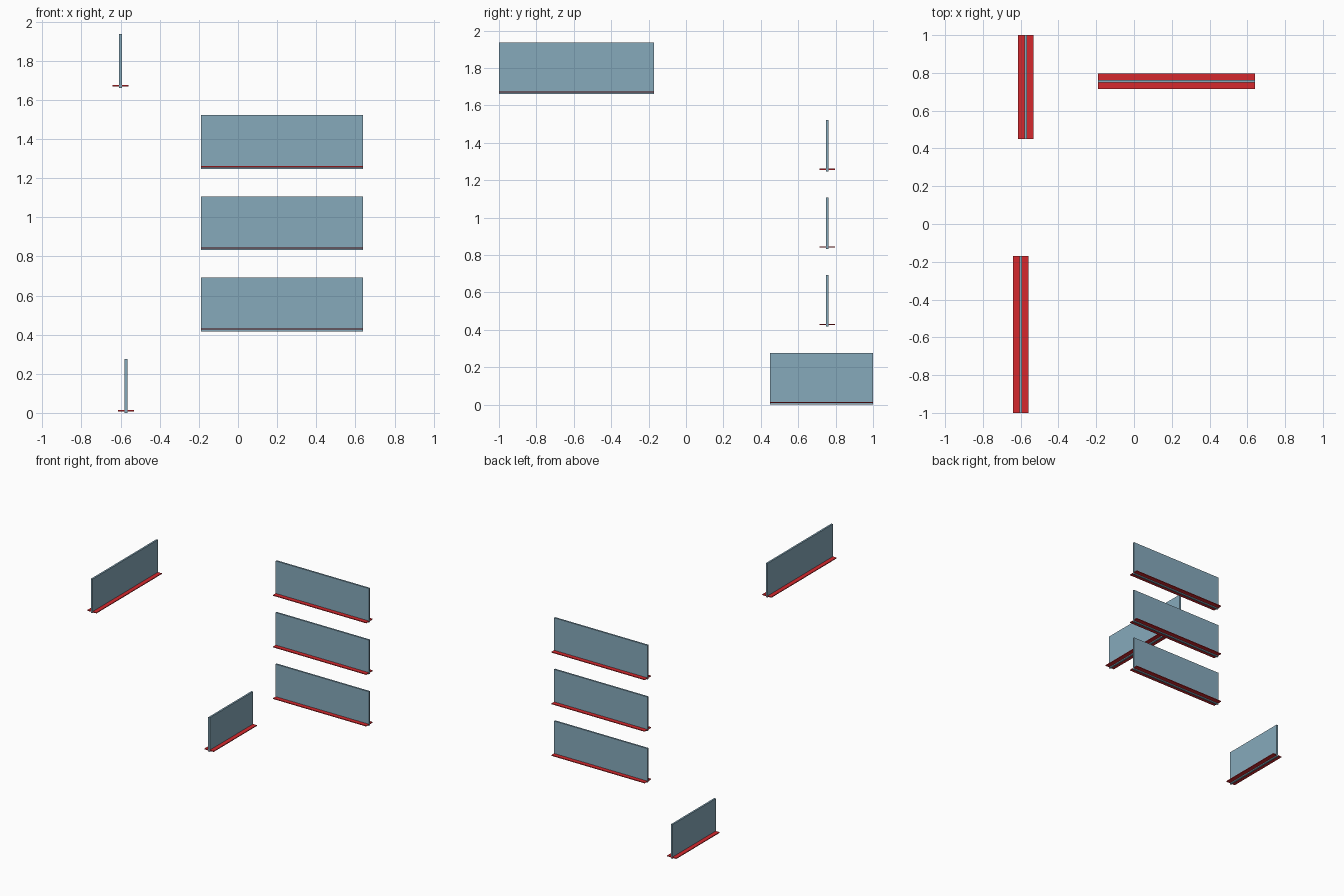
import bpy
import math

if "Cube" in bpy.data.objects:
    bpy.data.objects.remove(bpy.data.objects["Cube"], do_unlink=True)


def make_material(name, rgb):
    mat = bpy.data.materials.new(name)
    mat.use_nodes = True
    mat.diffuse_color = (*rgb, 1)
    mat.node_tree.nodes["Principled BSDF"].inputs["Base Color"].default_value = (*rgb, 1)
    return mat


BLUE = make_material("blue grey glass", (0.24, 0.40, 0.50))
RED = make_material("red base", (0.66, 0.022, 0.027))

HEIGHT = 0.275        # panel height
PANEL = 0.014         # panel thickness
STRIP = 0.082         # base strip width
STRIP_THICK = 0.006
STRIP_Z = 0.011       # strip centre above the panel's lower edge


def box(name, size, location, turn, mat):
    bpy.ops.mesh.primitive_cube_add(size=1, location=location, rotation=(0, 0, turn))
    obj = bpy.context.object
    obj.name = name
    obj.scale = size
    bpy.ops.object.transform_apply(location=False, rotation=True, scale=True)
    obj.data.materials.append(mat)
    return obj


# Upright panel standing through a flat base strip
def shelf_divider(name, length, x, y, z, turn=0):
    box(name + "_panel", (length, PANEL, HEIGHT), (x, y, z + HEIGHT / 2), turn, BLUE)
    box(name + "_base_strip", (length, STRIP, STRIP_THICK), (x, y, z + STRIP_Z), turn, RED)


# Stack of three crosswise dividers at the back
for i, label in enumerate(("lower", "middle", "upper")):
    shelf_divider(label + "_cross", 0.83, 0.225, 0.756, 0.417 + i * 0.415)

# Lengthwise dividers on the right side
shelf_divider("bottom_side", 0.55, -0.573, 0.725, 0, math.pi / 2)
shelf_divider("top_side", 0.83, -0.60, -0.585, 1.661, math.pi / 2)
